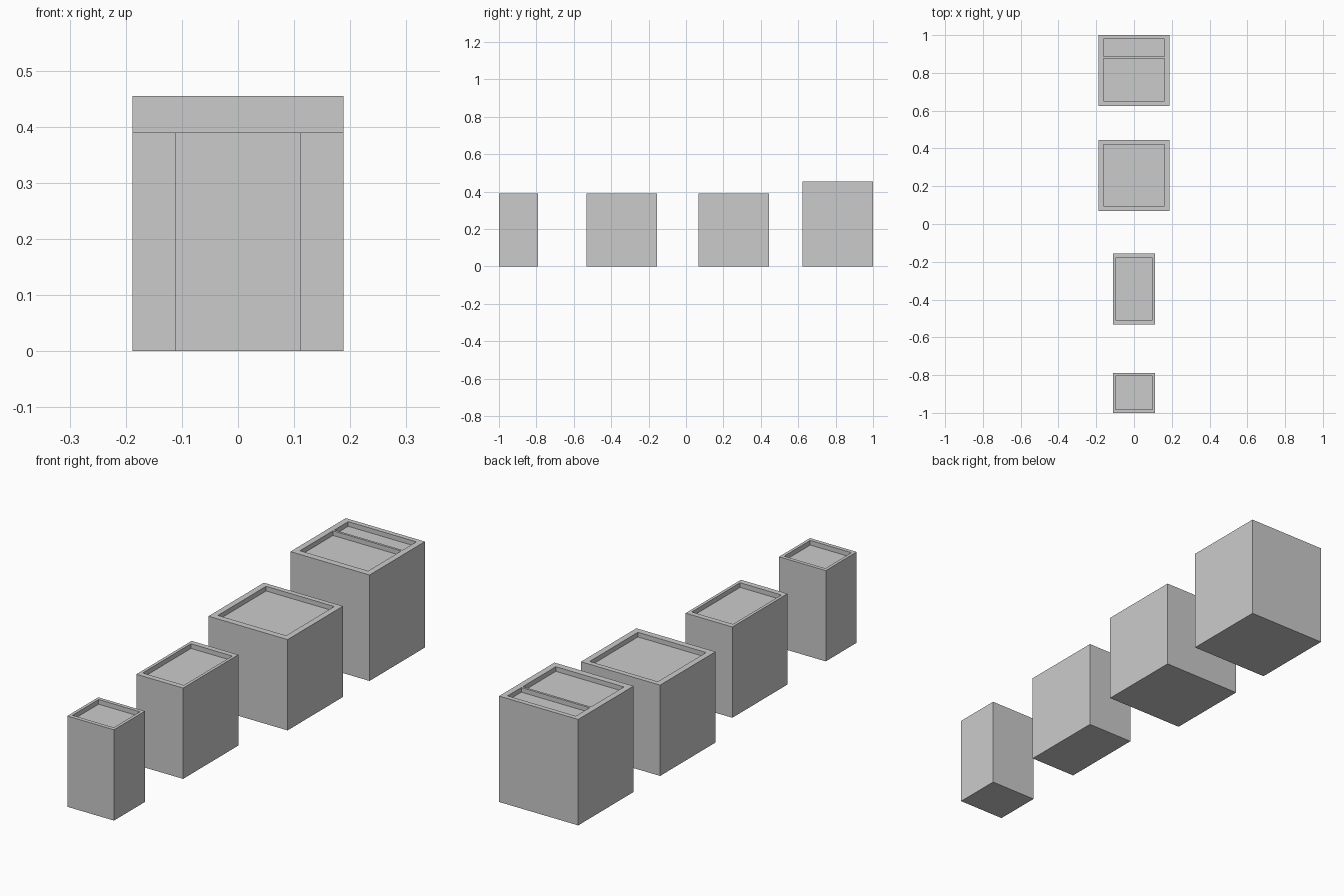
import bpy, bmesh
from mathutils import Vector, Matrix

if "Cube" in bpy.data.objects:
    bpy.data.objects.remove(bpy.data.objects["Cube"])

DEPTH = 0.02  # depth of the recessed top panels


def make_unit(name, half_w, y0, y1, height, hole_x, pockets):
    """Solid box with one or more shallow pockets sunk into its top."""
    bm = bmesh.new()
    size = Matrix.Diagonal((2 * half_w, y1 - y0, height, 1))
    place = Matrix.Translation((0, (y0 + y1) / 2, height / 2))
    bmesh.ops.create_cube(bm, size=1, matrix=place @ size)

    # split the top face along the pocket borders
    cuts = [((s * hole_x, 0, 0), (1, 0, 0)) for s in (-1, 1)]
    cuts += [((0, y, 0), (0, 1, 0)) for p in pockets for y in p]
    for co, no in cuts:
        top = [f for f in bm.faces if f.normal.z > 0.9]
        geom = top + list({e for f in top for e in f.edges}) + list({v for f in top for v in f.verts})
        bmesh.ops.bisect_plane(bm, geom=geom, plane_co=co, plane_no=no)
        bm.normal_update()

    # sink the pocket floors
    floors = []
    for f in bm.faces:
        c = f.calc_center_median()
        if f.normal.z > 0.9 and abs(c.x) < hole_x and any(a < c.y < b for a, b in pockets):
            floors.append(f)
    sunk = bmesh.ops.extrude_discrete_faces(bm, faces=floors)["faces"]
    for f in sunk:
        bmesh.ops.translate(bm, verts=f.verts[:], vec=Vector((0, 0, -DEPTH)))
    bmesh.ops.recalc_face_normals(bm, faces=bm.faces[:])

    mesh = bpy.data.meshes.new(name)
    bm.to_mesh(mesh)
    bm.free()
    obj = bpy.data.objects.new(name, mesh)
    bpy.context.collection.objects.link(obj)
    return obj


# four units in a row, from front to back
make_unit("small_square_bin", 0.111, -1.0, -0.79, 0.39, 0.098, [(-0.983, -0.806)])
make_unit("narrow_bin", 0.111, -0.531, -0.156, 0.39, 0.098, [(-0.507, -0.179)])
make_unit("wide_bin", 0.188, 0.068, 0.444, 0.39, 0.162, [(0.095, 0.422)])
make_unit("tall_divided_bin", 0.188, 0.624, 1.0, 0.455, 0.162, [(0.652, 0.876), (0.886, 0.979)])
